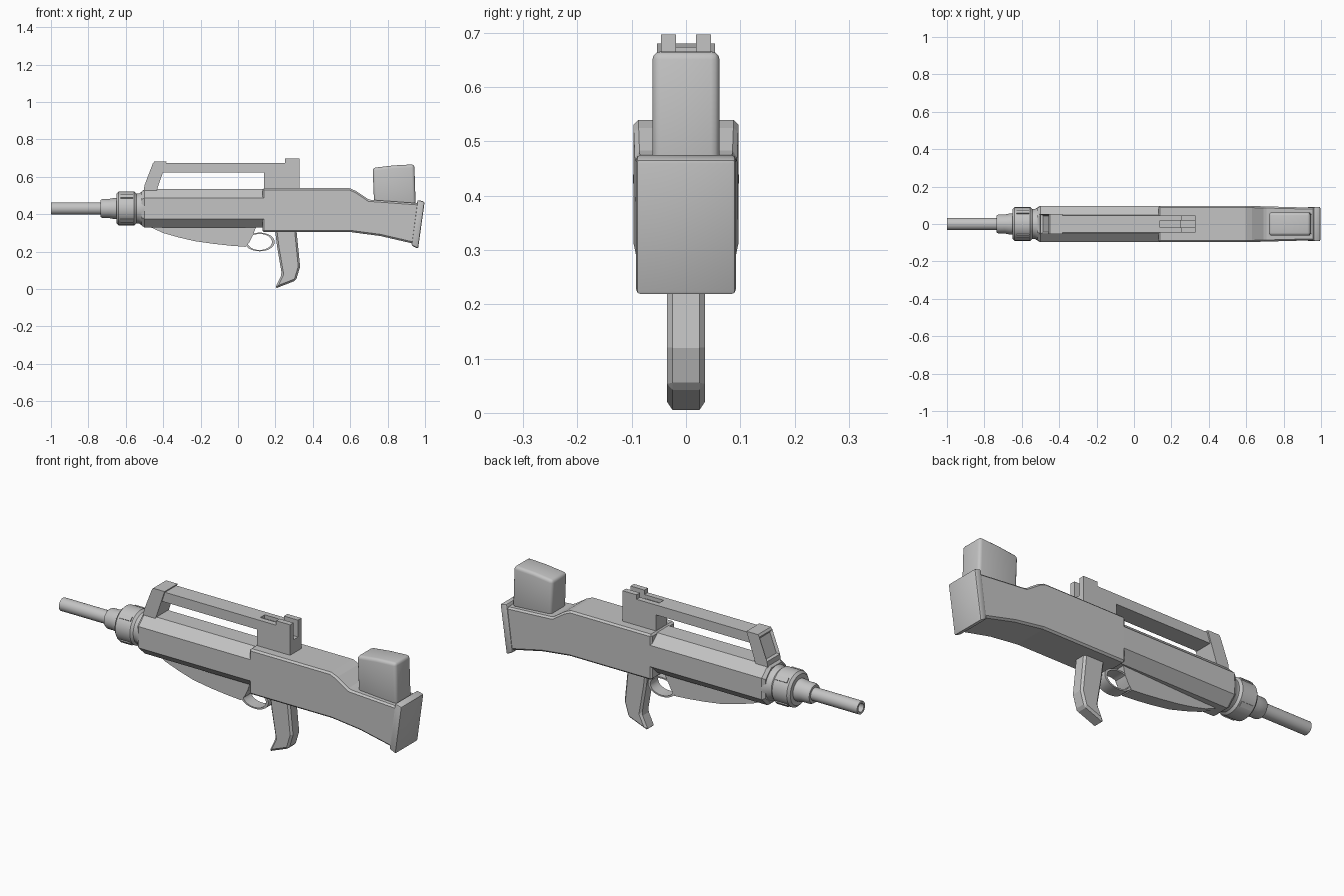
import bpy, bmesh, math
from mathutils import Matrix

if "Cube" in bpy.data.objects:
    bpy.data.objects.remove(bpy.data.objects["Cube"], do_unlink=True)

GREY = (0.55, 0.55, 0.55, 1)
grey = bpy.data.materials.new("light_grey")
grey.use_nodes = True
grey.diffuse_color = GREY
grey.node_tree.nodes["Principled BSDF"].inputs["Base Color"].default_value = GREY
AXIS_Z = 0.431


def finish(bm, name, smooth=True):
    """Turn a bmesh into a named, coloured object."""
    bmesh.ops.recalc_face_normals(bm, faces=bm.faces)
    mesh = bpy.data.meshes.new(name)
    bm.to_mesh(mesh)
    bm.free()
    ob = bpy.data.objects.new(name, mesh)
    bpy.context.collection.objects.link(ob)
    mesh.materials.append(grey)
    bpy.ops.object.select_all(action='DESELECT')
    ob.select_set(True)
    bpy.context.view_layer.objects.active = ob
    if smooth:
        bpy.ops.object.shade_smooth_by_angle(angle=math.radians(32))
    return ob


def extruded(points, half, bevel=0, segments=1):
    """Side profile in x and z, extruded across y, with softened edges."""
    bm = bmesh.new()
    face = bm.faces.new([bm.verts.new((x, -half, z)) for x, z in points])
    out = bmesh.ops.extrude_face_region(bm, geom=[face])
    bmesh.ops.translate(bm, vec=(0, 2 * half, 0),
                        verts=[v for v in out["geom"] if isinstance(v, bmesh.types.BMVert)])
    bmesh.ops.recalc_face_normals(bm, faces=bm.faces)
    if bevel:
        edges = [e for e in bm.edges if e.calc_face_angle(0) > math.radians(25)]
        bmesh.ops.bevel(bm, geom=edges, offset=bevel, segments=segments,
                        affect='EDGES', profile=0.5, clamp_overlap=True)
    return bm


def box(name, x0, x1, y0, y1, z0, z1):
    bm = bmesh.new()
    bmesh.ops.create_cube(bm, size=1)
    for v in bm.verts:
        v.co = ((x0 + x1) / 2 + v.co.x * (x1 - x0), (y0 + y1) / 2 + v.co.y * (y1 - y0),
                (z0 + z1) / 2 + v.co.z * (z1 - z0))
    return finish(bm, name, False)


def turned(name, profile, steps=32):
    """Revolve (x, radius) points about the barrel axis."""
    bm = bmesh.new()
    verts = [bm.verts.new((x, 0, AXIS_Z + r)) for x, r in profile]
    edges = [bm.edges.new(pair) for pair in zip(verts, verts[1:])]
    bmesh.ops.spin(bm, geom=verts + edges, cent=(0, 0, AXIS_Z), axis=(1, 0, 0),
                   angle=math.tau, steps=steps)
    bmesh.ops.remove_doubles(bm, verts=bm.verts, dist=0.0001)
    return finish(bm, name)


# Barrel with open bore, stepped collar and gas ring
turned("barrel", [(-0.9, 0), (-0.9, 0.022), (-1, 0.022), (-1, 0.033), (-0.7, 0.033)])
turned("barrel_collar", [(-0.735, 0.03), (-0.735, 0.045), (-0.725, 0.051), (-0.69, 0.051),
                         (-0.665, 0.056), (-0.645, 0.056)])
turned("gas_ring", [(-0.65, 0.05), (-0.65, 0.078), (-0.638, 0.09), (-0.555, 0.09),
                    (-0.543, 0.08), (-0.53, 0.08), (-0.5, 0.098), (-0.49, 0.08)])
for i in range(4):
    bm = bmesh.new()
    bmesh.ops.create_cube(bm, size=1)
    bmesh.ops.scale(bm, vec=(0.065, 0.024, 0.008), verts=bm.verts)
    bmesh.ops.translate(bm, vec=(-0.595, 0, 0.09), verts=bm.verts)
    bmesh.ops.rotate(bm, matrix=Matrix.Rotation(math.radians(45 + 90 * i), 3, 'X'),
                     verts=bm.verts)
    bmesh.ops.translate(bm, vec=(0, 0, AXIS_Z), verts=bm.verts)
    finish(bm, f"gas_ring_rib_{i + 1}", False)

# Eight-sided handguard with a chamfered nose
bm = bmesh.new()
rings = []
for x, s in ((-0.515, 0.88), (-0.5, 1), (0.14, 1)):
    corners = [(0.097, 0.055), (0.047, 0.103), (-0.047, 0.103), (-0.097, 0.055)]
    corners += [(-y, -z) for y, z in corners]
    rings.append([bm.verts.new((x, y * s, AXIS_Z + z * s)) for y, z in corners])
for a, b in zip(rings, rings[1:]):
    for i in range(8):
        bm.faces.new((a[i], a[i - 1], b[i - 1], b[i]))
bm.faces.new(rings[0])
bm.faces.new(rings[-1])
finish(bm, "handguard", False)

# Receiver and stock in one body, narrowing slightly to the rear
bm = extruded([(0.13, 0.54), (0.595, 0.54), (0.63, 0.525), (0.7, 0.478), (0.975, 0.458),
               (0.95, 0.24), (0.76, 0.284), (0.6, 0.305), (0.13, 0.305)], 0.097, 0.009)
for v in bm.verts:
    v.co.y *= 1 - 0.1 * max(0, v.co.x - 0.6) / 0.35
finish(bm, "receiver_stock", False)
finish(extruded([(0.96, 0.477), (0.998, 0.467), (0.963, 0.216), (0.927, 0.234)],
                0.092, 0.008, 2), "butt_plate")

# Magazine standing on the stock
finish(extruded([(0.728, 0.45), (0.72, 0.648), (0.83, 0.661), (0.943, 0.667),
                 (0.95, 0.45)], 0.062, 0.016, 3), "magazine")

# Carrying handle: slanted front post with recessed panel, bar, rear sight block
bm = extruded([(-0.505, 0.52), (-0.5, 0.555), (-0.456, 0.67), (-0.448, 0.681),
               (-0.382, 0.681), (-0.437, 0.52)], 0.053)
front = max((f for f in bm.faces if f.normal.x < -0.8), key=lambda f: f.calc_area())
bmesh.ops.inset_individual(bm, faces=[front], thickness=0.013, depth=-0.012)
finish(bm, "handle_front_post", False)
box("handle_bar", -0.415, 0.14, -0.046, 0.046, 0.623, 0.674)
box("rear_sight_base", 0.14, 0.33, -0.046, 0.046, 0.53, 0.61)
box("rear_sight_slot_floor", 0.14, 0.25, -0.018, 0.018, 0.61, 0.655)
for side, name in ((1, "left"), (-1, "right")):
    y0, y1 = sorted((0.018 * side, 0.046 * side))
    finish(extruded([(0.14, 0.61), (0.14, 0.674), (0.25, 0.674), (0.25, 0.697),
                     (0.33, 0.697), (0.33, 0.61)], 0.014), f"rear_sight_prong_{name}",
           False).location.y = (y0 + y1) / 2

# Curved fairing under the handguard
belly = [(-0.47, 0.332), (-0.4, 0.3), (-0.32, 0.277), (-0.23, 0.256), (-0.13, 0.242),
         (-0.04, 0.232), (0.04, 0.226), (0.06, 0.25), (0.08, 0.29), (0.1, 0.34), (-0.47, 0.34)]
bm = extruded(belly, 0.042)
for v in bm.verts:
    v.co.y *= min(1, 0.35 + (v.co.x + 0.47) * 2.5)
    if v.co.z < 0.335:
        v.co.y *= 0.8
finish(bm, "lower_fairing")

# Oval trigger guard
bm = bmesh.new()
N = 28
loops = []
for y, rx, rz in ((-0.032, 0.08, 0.05), (0.032, 0.08, 0.05),
                  (0.032, 0.066, 0.043), (-0.032, 0.066, 0.043)):
    loops.append([bm.verts.new((0.116 + rx * math.cos(math.tau * i / N), y,
                                0.252 + rz * math.sin(math.tau * i / N)))
                  for i in range(N)])
for k in range(4):
    a, b = loops[k], loops[(k + 1) % 4]
    for i in range(N):
        bm.faces.new((a[i], a[i - 1], b[i - 1], b[i]))
finish(bm, "trigger_guard")

# Pistol grip with chamfered corners
finish(extruded([(0.197, 0.32), (0.21, 0.22), (0.234, 0.08), (0.197, 0.002), (0.31, 0.046),
                 (0.332, 0.12), (0.312, 0.32)], 0.035, 0.01), "grip", False)
